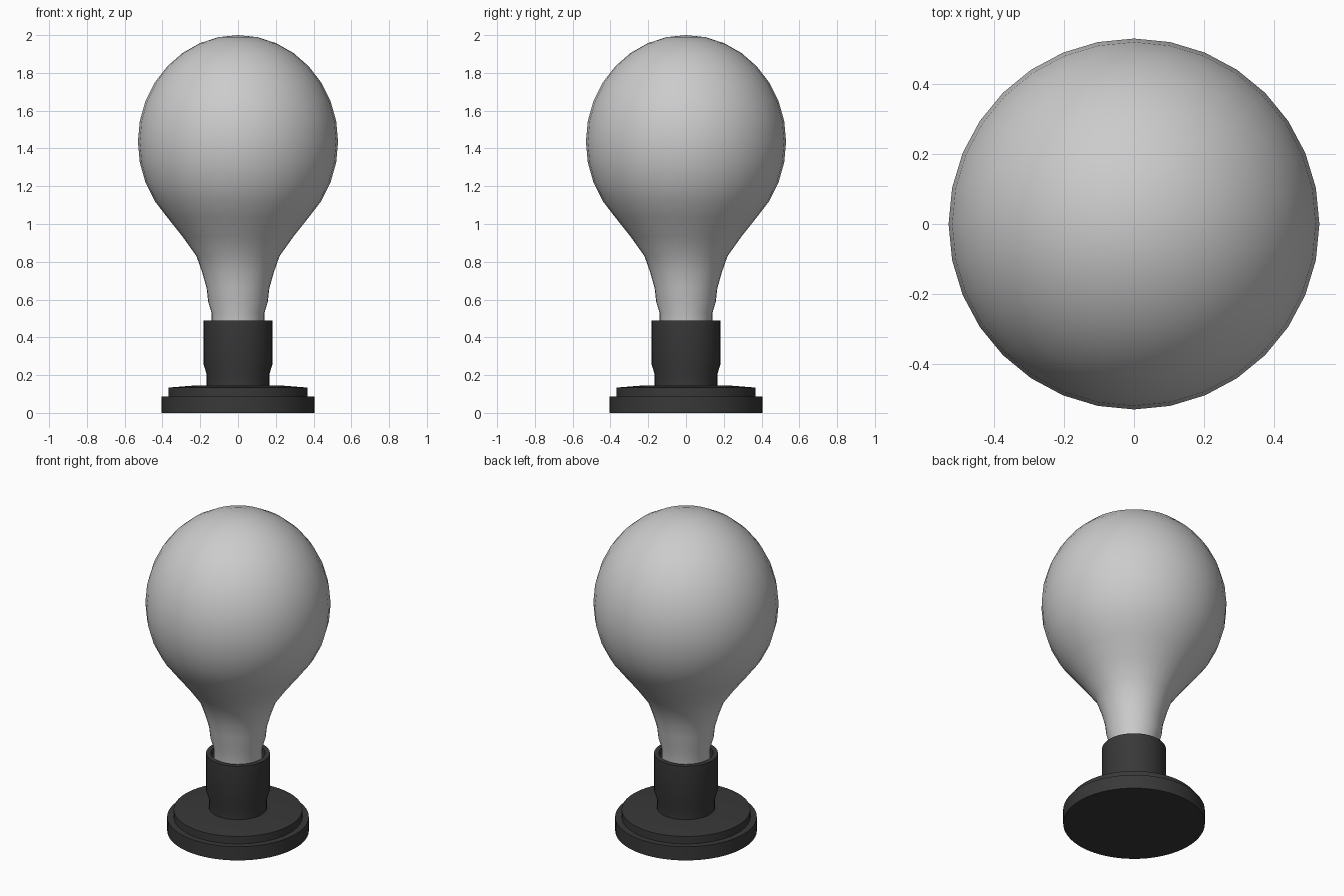
import bpy, bmesh
from math import sin, cos, radians, pi

if "Cube" in bpy.data.objects:
    bpy.data.objects.remove(bpy.data.objects["Cube"])


def lathe(name, profile, segments, material=None, angle=35):
    """Revolve an (r, z) profile about the z axis."""
    bm = bmesh.new()
    verts = [bm.verts.new((r, 0, z)) for r, z in profile]
    edges = [bm.edges.new(pair) for pair in zip(verts, verts[1:])]
    bmesh.ops.spin(bm, geom=verts + edges, cent=(0, 0, 0), axis=(0, 0, 1),
                   angle=2 * pi, steps=segments, use_merge=True)
    bmesh.ops.remove_doubles(bm, verts=bm.verts, dist=1e-4)
    bmesh.ops.recalc_face_normals(bm, faces=bm.faces)
    mesh = bpy.data.meshes.new(name)
    bm.to_mesh(mesh)
    bm.free()
    obj = bpy.data.objects.new(name, mesh)
    bpy.context.collection.objects.link(obj)
    if material:
        mesh.materials.append(material)
    bpy.ops.object.select_all(action='DESELECT')
    obj.select_set(True)
    bpy.context.view_layer.objects.active = obj
    bpy.ops.object.shade_smooth_by_angle(angle=radians(angle))
    return obj


dark = bpy.data.materials.new("dark_plastic")
dark.diffuse_color = (0.04, 0.04, 0.04, 1)
dark.use_nodes = True
dark.node_tree.nodes["Principled BSDF"].inputs["Base Color"].default_value = dark.diffuse_color

# Glass bulb: egg-shaped dome running down into a narrow neck
dome = [(0.53 * sin(radians(11.25 * k)), 1.435 + 0.565 * cos(radians(11.25 * k)))
        for k in range(13)]
neck = [(0.295, 0.935), (0.22, 0.83), (0.19, 0.745), (0.166, 0.66),
        (0.158, 0.59), (0.14, 0.53), (0.138, 0.44), (0, 0.44)]
lathe("glass_bulb", dome + neck, 32, angle=60)

# Socket sleeve with a hollow rim around the neck
lathe("socket", [(0, 0.13), (0.166, 0.13), (0.166, 0.205), (0.183, 0.26),
                 (0.183, 0.49), (0.155, 0.49), (0.15, 0.45), (0, 0.45)], 32, dark)

# Stepped round foot
lathe("base_plate", [(0, 0), (0.405, 0), (0.405, 0.087), (0, 0.087)], 64, dark)
lathe("base_step", [(0, 0.08), (0.368, 0.08), (0.368, 0.134), (0.23, 0.145),
                    (0, 0.145)], 64, dark)
